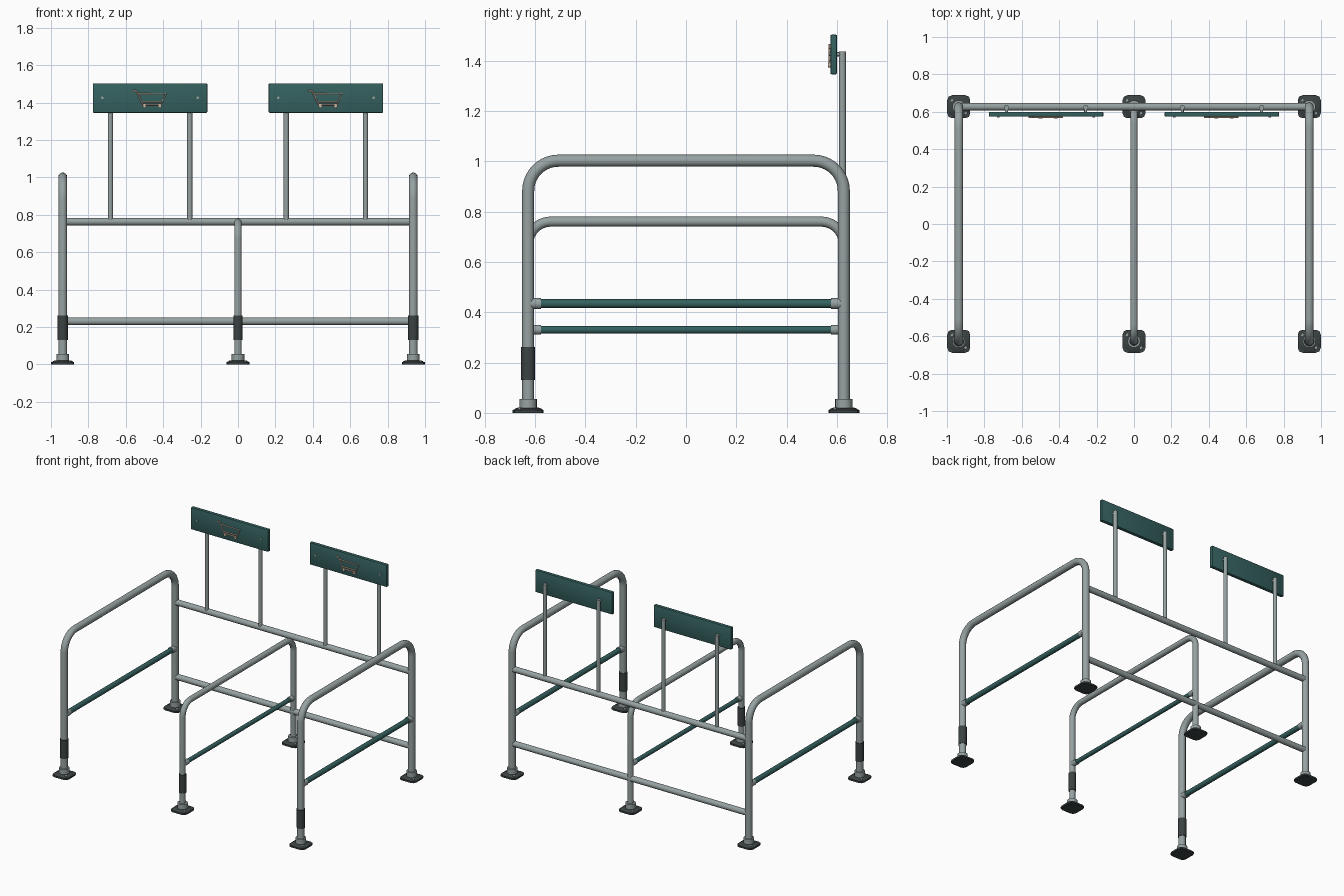
import bpy, bmesh, math
from mathutils import Vector, Matrix

cube = bpy.data.objects.get("Cube")
if cube:
    bpy.data.objects.remove(cube, do_unlink=True)


def material(name, rgb, metallic=0.0):
    m = bpy.data.materials.new(name)
    m.use_nodes = True
    m.diffuse_color = (*rgb, 1)
    m.node_tree.nodes["Principled BSDF"].inputs["Base Color"].default_value = (*rgb, 1)
    return m


STEEL = material("grey steel", (0.31, 0.36, 0.36))
TEAL = material("dark teal", (0.035, 0.12, 0.115))
DARK = material("charcoal", (0.045, 0.055, 0.055))
BEIGE = material("beige", (0.62, 0.47, 0.37))


def add(name, mesh, mat):
    mesh.materials.clear()
    mesh.materials.append(mat)
    mesh.shade_smooth()
    mesh.set_sharp_from_angle(angle=math.radians(35))
    ob = bpy.data.objects.new(name, mesh)
    bpy.context.collection.objects.link(ob)
    return ob


def rod(name, a, b, r, mat, sides=24, r2=None):
    """Capped cylinder or cone between two points."""
    a, b = Vector(a), Vector(b)
    bm = bmesh.new()
    turn = (b - a).to_track_quat('Z', 'Y').to_matrix().to_4x4()
    bmesh.ops.create_cone(bm, cap_ends=True, segments=sides, radius1=r,
                          radius2=r if r2 is None else r2, depth=(b - a).length,
                          matrix=Matrix.Translation((a + b) / 2) @ turn)
    mesh = bpy.data.meshes.new(name)
    bm.to_mesh(mesh)
    bm.free()
    return add(name, mesh, mat)


def box(name, centre, size, mat, bevel, vertical_only=False):
    """Box with bevelled edges."""
    bm = bmesh.new()
    bmesh.ops.create_cube(bm, size=1, matrix=Matrix.Translation(centre) @ Matrix.Diagonal((*size, 1)))
    edges = [e for e in bm.edges if not vertical_only
             or abs(e.verts[0].co.z - e.verts[1].co.z) > size[2] / 2]
    bmesh.ops.bevel(bm, geom=edges, offset=bevel, segments=2, affect='EDGES', profile=0.5)
    mesh = bpy.data.meshes.new(name)
    bm.to_mesh(mesh)
    bm.free()
    return add(name, mesh, mat)


def tube(name, points, r, mat, resolution=4):
    """Round tube swept along a path."""
    cu = bpy.data.curves.new(name, 'CURVE')
    cu.dimensions = '3D'
    cu.bevel_depth = r
    cu.bevel_resolution = resolution
    cu.use_fill_caps = True
    sp = cu.splines.new('POLY')
    sp.points.add(len(points) - 1)
    for p, co in zip(sp.points, points):
        p.co = (*co, 1)
    helper = bpy.data.objects.new(name + "_path", cu)
    mesh = bpy.data.meshes.new_from_object(helper)
    bpy.data.objects.remove(helper)
    return add(name, mesh, mat)


POST_Y = 0.627
SIDE_X = 0.937


def hoop(name, x, top, bend, r):
    """Upside-down U with rounded corners."""
    steps = 10
    pts = [(x, -POST_Y, 0.01)]
    for centre_y, start in ((-POST_Y + bend, math.pi), (POST_Y - bend, math.pi / 2)):
        for i in range(steps + 1):
            t = start - i / steps * math.pi / 2
            pts.append((x, centre_y + bend * math.cos(t), top - bend + bend * math.sin(t)))
    pts.append((x, POST_Y, 0.01))
    tube(name, pts, r, STEEL)


def foot(label, x, y):
    """Base plate, tapered top, socket collar and two bolts."""
    box(label + "_base_plate", (x, y, 0.006), (0.123, 0.123, 0.012), DARK, 0.026, True)
    bm = bmesh.new()
    bmesh.ops.create_cone(bm, cap_ends=True, segments=8, radius1=0.064, radius2=0.05, depth=0.008,
                          matrix=Matrix.Translation((x, y, 0.016)) @ Matrix.Rotation(math.pi / 8, 4, 'Z'))
    mesh = bpy.data.meshes.new(label + "_base_top")
    bm.to_mesh(mesh)
    bm.free()
    add(label + "_base_top", mesh, DARK)
    rod(label + "_socket", (x, y, 0.015), (x, y, 0.056), 0.034, STEEL)
    for s in (-1, 1):
        bx, by = x + s * 0.038, y - s * 0.035
        rod(label + "_anchor_bolt", (bx, by, 0.01), (bx, by, 0.022), 0.008, STEEL, 6)


# Three hoops with feet, sleeves and lower rails
# label, x, top height, bend radius, tube radius, rail height, rail radius, sleeve radius
hoops = (("right", -SIDE_X, 1.002, 0.12, 0.024, 0.434, 0.018, 0.028),
         ("middle", 0, 0.76, 0.09, 0.02, 0.33, 0.015, 0.0245),
         ("left", SIDE_X, 1.002, 0.12, 0.024, 0.434, 0.018, 0.028))
for label, x, top, bend, r, rail_z, rail_r, sleeve_r in hoops:
    hoop(label + "_hoop", x, top, bend, r)
    for end, y in (("front", -POST_Y), ("back", POST_Y)):
        foot(f"{label}_{end}", x, y)
        inner = y * 0.918
        rod(f"{label}_{end}_rail_fitting", (x, y, rail_z), (x, inner, rail_z), rail_r + 0.004, STEEL)
    rod(label + "_sleeve", (x, -POST_Y, 0.13), (x, -POST_Y, 0.262), sleeve_r, DARK)
    rod(label + "_lower_rail", (x, -POST_Y, rail_z), (x, POST_Y, rail_z), rail_r, TEAL)

# Back cross bars
for name, z in (("upper", 0.763), ("lower", 0.23)):
    rod(name + "_cross_bar", (-SIDE_X, POST_Y, z), (SIDE_X, POST_Y, z), 0.0205, STEEL)

# Signs on thin posts, each with a raised trolley symbol
for label, cx in (("right", -0.47), ("left", 0.47)):
    box(label + "_sign_panel", (cx, 0.587, 1.424), (0.612, 0.026, 0.158), TEAL, 0.005)
    for s in (-1, 1):
        px = cx + s * 0.212
        rod(label + "_sign_post", (px, 0.622, 0.763), (px, 0.622, 1.436), 0.0138, STEEL, 16)
        rod(label + "_sign_bracket", (px, 0.595, 1.425), (px, 0.622, 1.425), 0.008, STEEL, 12)
        bx = cx + s * 0.255
        rod(label + "_sign_screw", (bx, 0.569, 1.425), (bx, 0.58, 1.425), 0.007, STEEL, 12)

    def at(points):
        return [(cx + u, 0.57, 1.424 + v) for u, v in points]

    frame = [(-0.095, 0.038), (-0.074, 0.038), (-0.038, -0.035), (0.062, -0.035)]
    basket = [(-0.067, 0.022), (0.086, 0.022), (0.064, -0.022), (-0.044, -0.022)]
    tube(label + "_trolley_frame", at(frame), 0.0045, BEIGE, 2)
    tube(label + "_trolley_basket", at(basket), 0.0045, BEIGE, 2)
    for u in (-0.03, 0.052):
        wx, wz = cx + u, 1.424 - 0.043
        rod(label + "_trolley_wheel", (wx, 0.564, wz), (wx, 0.576, wz), 0.0095, BEIGE, 16)
